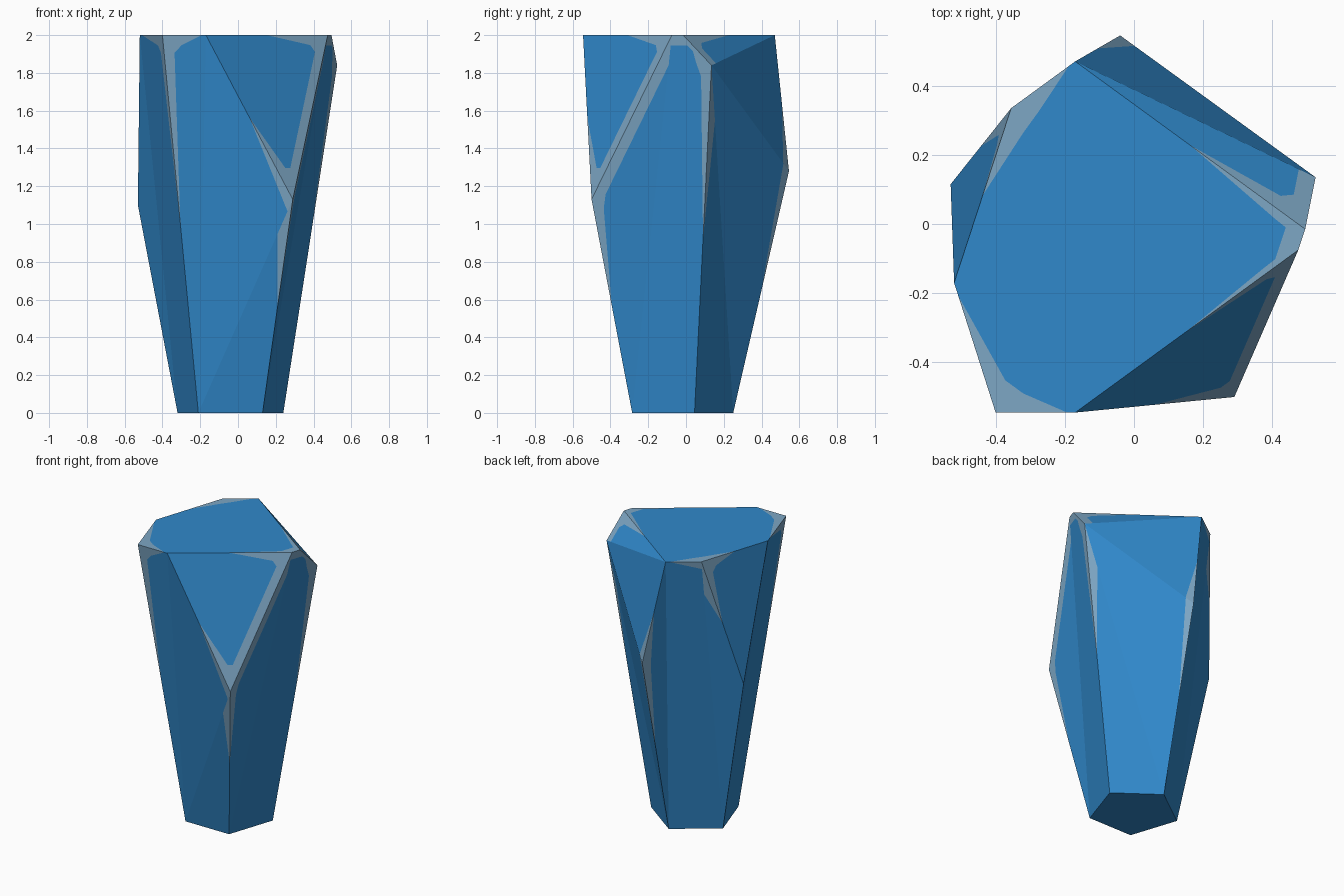
import bpy
import bmesh
from mathutils import Vector

if "Cube" in bpy.data.objects:
    bpy.data.objects.remove(bpy.data.objects["Cube"])


def material(name, color):
    m = bpy.data.materials.new(name)
    m.diffuse_color = (*color, 1)
    m.use_nodes = True
    m.node_tree.nodes["Principled BSDF"].inputs["Base Color"].default_value = m.diffuse_color
    return m


blue = material("crystal blue", (0.030, 0.248, 0.595))
pale = material("worn pale blue", (0.205, 0.385, 0.555))

# Crystal corners: narrow pentagon base, cut top, belt corners between
base = [(-.21, -.285), (.13, -.285), (.24, .045), (-.04, .25), (-.32, .045)]
top = [(-.4, -.545), (-.17, -.545), (.475, -.075), (.495, -.015),
       (-.17, .47), (-.355, .335), (-.52, -.17)]
belt = [(.29, -.5, 1.13), (.525, .135, 1.84), (-.04, .545, 1.28), (-.53, .115, 1.1)]
P = [Vector((x, y, 0)) for x, y in base] + [Vector((x, y, 2)) for x, y in top]
P += [Vector(p) for p in belt]

# Flat facets; the listed edges are shallow bends that carry no wear
facets = [(4, 3, 2, 1, 0), (6, 7, 8, 9, 10, 11, 5),            # base, top
          (0, 1, 12), (0, 12, 6), (0, 6, 5), (6, 12, 7),         # front
          (1, 2, 13, 8, 7), (1, 7, 12),                          # right
          (9, 8, 13), (9, 13, 14), (2, 3, 13), (3, 14, 13),      # back right
          (3, 4, 10, 9), (3, 9, 14), (4, 15, 10),                # back left
          (11, 10, 15), (4, 0, 5, 11), (4, 11, 15)]              # left
soft = {frozenset(e) for e in [(9, 13), (13, 14), (0, 12), (0, 6), (1, 7),
                               (3, 13), (4, 10), (3, 9), (4, 11)]}
worn = {5, 7, 8, 10, 12, 13, 14}
WEAR = 0.055


def sharp(a, b):
    return frozenset((a, b)) not in soft


bm = bmesh.new()


def add(points, mat, normal):
    f = bm.faces.new([bm.verts.new(p) for p in points])
    f.normal_update()
    if f.normal.dot(normal) < 0:
        f.normal_flip()
    f.material_index = mat


def fade_point(a, b):
    # where the worn strip along edge a-b runs out
    d = P[b] - P[a]
    return P[a] + d * (0.9 if d.length < 0.45 else 0.5)


for idx in facets:
    n = len(idx)
    is_worn = [v in worn and (sharp(idx[i - 1], v) or sharp(v, idx[(i + 1) % n]))
               for i, v in enumerate(idx)]
    k = is_worn.index(False)
    idx, is_worn = idx[k:] + idx[:k], is_worn[k:] + is_worn[:k]
    normal = (P[idx[1]] - P[idx[0]]).cross(P[idx[2]] - P[idx[0]])
    inner, outer, rim = [], [], []
    for i, v in enumerate(idx):
        if not is_worn[i]:
            inner.append(P[v])
            continue
        a, b = idx[i - 1], idx[(i + 1) % n]
        ea, eb = P[a] - P[v], P[b] - P[v]
        ua, ub = ea.normalized(), eb.normalized()
        s = max(ua.cross(ub).length, 0.05)
        sa, sb = sharp(a, v), sharp(v, b)
        p = P[v].copy()
        if sb:
            p += ua * min(WEAR / s, 0.45 * ea.length)
        if sa:
            p += ub * min(WEAR / s, 0.45 * eb.length)
        start = [fade_point(v, a)] if sa and not is_worn[i - 1] else []
        end = [fade_point(v, b)] if sb and not is_worn[(i + 1) % n] else []
        if sa and sb:       # rounded inner corner
            mid = [p + u * (0.04 if e.length > 0.1 else 0.002)
                   for u, e in ((ua, ea), (ub, eb))]
        else:
            mid = [p]
        inner += start + mid + end
        outer += start + ([p] if not sa else []) + [P[v]] + ([p] if not sb else []) + end
        rim += mid if sa and sb else []
        if not is_worn[(i + 1) % n]:
            add(outer + rim[::-1], 1, normal)
            outer, rim = [], []
    add(inner, 0, normal)

mesh = bpy.data.meshes.new("crystal")
bm.to_mesh(mesh)
bm.free()
mesh.materials.append(blue)
mesh.materials.append(pale)
crystal = bpy.data.objects.new("crystal", mesh)
bpy.context.collection.objects.link(crystal)
